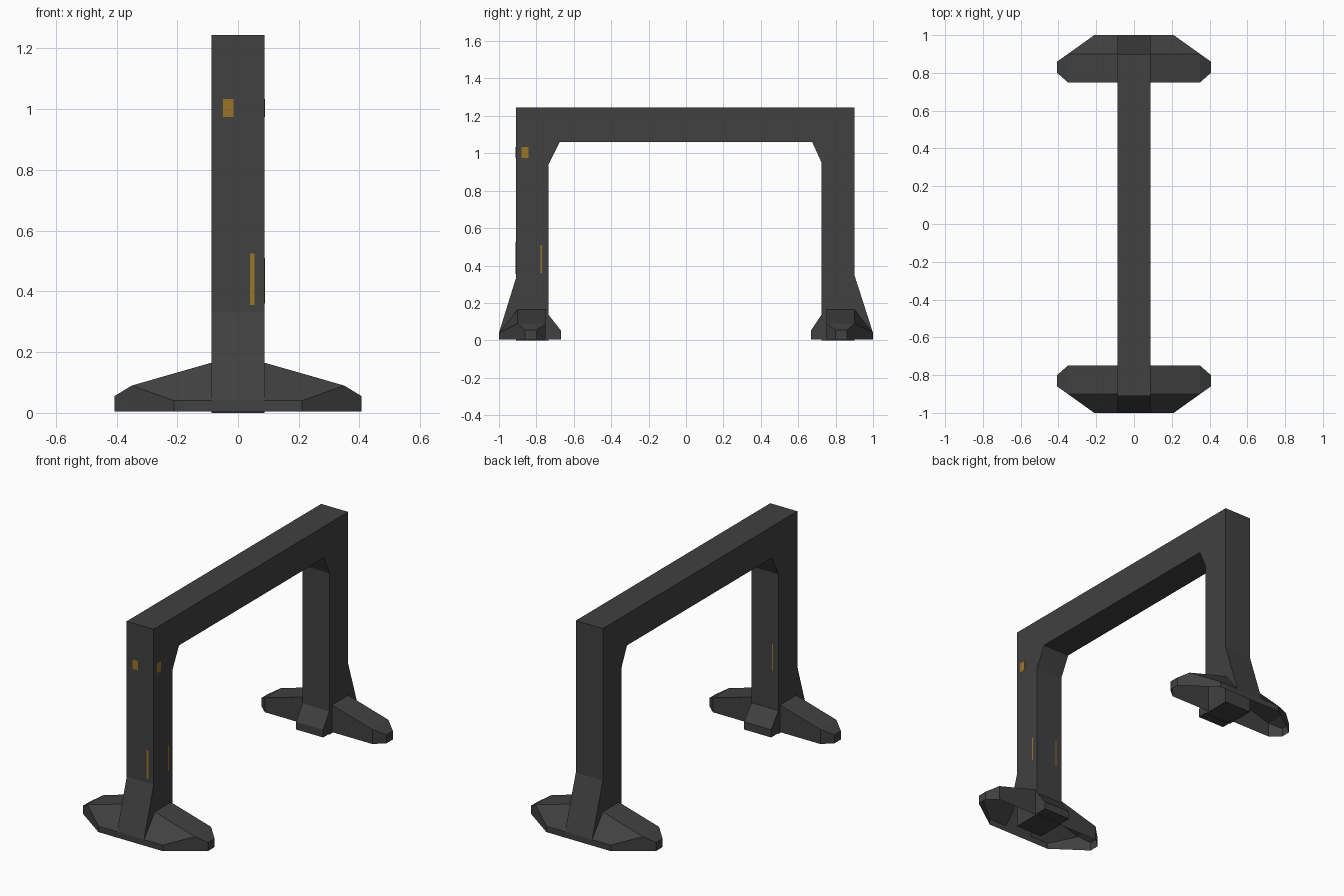
import bpy, bmesh

if "Cube" in bpy.data.objects:
    bpy.data.objects.remove(bpy.data.objects["Cube"])


def material(name, rgb):
    m = bpy.data.materials.new(name)
    m.diffuse_color = (*rgb, 1)
    m.use_nodes = True
    m.node_tree.nodes["Principled BSDF"].inputs["Base Color"].default_value = m.diffuse_color
    return m


DARK = material("charcoal", (0.052, 0.052, 0.052))
GOLD = material("worn gold", (0.32, 0.18, 0.02))
W = 0.088  # half width of the frame


def make_object(name, bm, mat):
    bmesh.ops.remove_doubles(bm, verts=bm.verts, dist=0.0005)
    bmesh.ops.recalc_face_normals(bm, faces=bm.faces)
    me = bpy.data.meshes.new(name)
    bm.to_mesh(me)
    bm.free()
    me.materials.append(mat)
    ob = bpy.data.objects.new(name, me)
    bpy.context.collection.objects.link(ob)
    return ob


def prism(name, profile, half, mat):
    """Extrude a (y, z) profile across x."""
    bm = bmesh.new()
    f = bm.faces.new([bm.verts.new((-half, y, z)) for y, z in profile])
    r = bmesh.ops.extrude_face_region(bm, geom=[f])
    verts = [v for v in r["geom"] if isinstance(v, bmesh.types.BMVert)]
    bmesh.ops.translate(bm, verts=verts, vec=(2 * half, 0, 0))
    return make_object(name, bm, mat)


def box(name, lo, hi, mat):
    bm = bmesh.new()
    bmesh.ops.create_cube(bm, size=1)
    for v in bm.verts:
        v.co = [(a + b) / 2 + c * (b - a) for a, b, c in zip(lo, hi, v.co)]
    return make_object(name, bm, mat)


# gantry frame: two legs, top beam and inner corner braces
prism("gantry_frame", [
    (-0.91, 0), (-0.91, 1.245), (0.90, 1.245), (0.90, 0),
    (0.725, 0), (0.725, 0.95), (0.675, 1.06),
    (-0.675, 1.06), (-0.735, 0.94), (-0.735, 0)], W, DARK)


def foot(name, s, leg_y, gusset_z):
    """Hollow foot: two wings and the sloping outer gusset, open underneath."""
    bm = bmesh.new()

    def face(*pts):
        bm.faces.new([bm.verts.new((x, s * y, z)) for x, y, z in pts])

    # outline of one wing: x, y, top height
    rim = [(W, 1.0, 0.04), (0.21, 1.0, 0.04), (0.35, 0.9, 0.09),
           (0.407, 0.86, 0.055), (0.407, 0.80, 0.055), (0.35, 0.75, 0.09),
           (W, 0.75, 0.165)]
    ridge = (W, 0.9, 0.165)
    for m in (-1, 1):
        r = [(m * x, y, z) for x, y, z in rim]
        top = (m * ridge[0], ridge[1], ridge[2])
        for a, b in zip(r, r[1:]):
            face(a, b, (b[0], b[1], 0.005), (a[0], a[1], 0.005))
        face(top, r[2], r[5], r[6])
        face(r[2], r[3], r[4], r[5])
        face(top, r[0], r[1], r[2])
        # gusset side
        face((m * W, leg_y, gusset_z), r[0], top)
    # gusset slope and skirt
    face((-W, leg_y, gusset_z), (W, leg_y, gusset_z), (W, 1, 0.04), (-W, 1, 0.04))
    face((-W, 1, 0.04), (W, 1, 0.04), (W, 1, 0.005), (-W, 1, 0.005))
    make_object(name, bm, DARK)


foot("front_foot", -1, 0.91, 0.33)
foot("back_foot", 1, 0.90, 0.35)

# inner toes
for name, s, y in (("front_toe", -1, 0.735), ("back_toe", 1, 0.725)):
    prism(name, [(s * (y + 0.01), 0.005), (s * (y + 0.01), 0.15), (s * y, 0.137),
                 (s * 0.667, 0.05), (s * 0.667, 0.005)], W, DARK)

# small gold marks on the front leg
T = 0.001
box("front_patch", (-0.05, -0.91 - T, 0.975), (-0.015, -0.909, 1.033), GOLD)
box("front_strip", (0.04, -0.91 - T, 0.355), (0.054, -0.909, 0.525), GOLD)
box("side_patch", (W - T, -0.88, 0.975), (W + T, -0.842, 1.033), GOLD)
box("side_strip", (W - T, -0.777, 0.36), (W + T, -0.771, 0.51), GOLD)
box("inner_strip", (-0.052, -0.736, 0.36), (-0.046, -0.735 + T, 0.52), GOLD)
